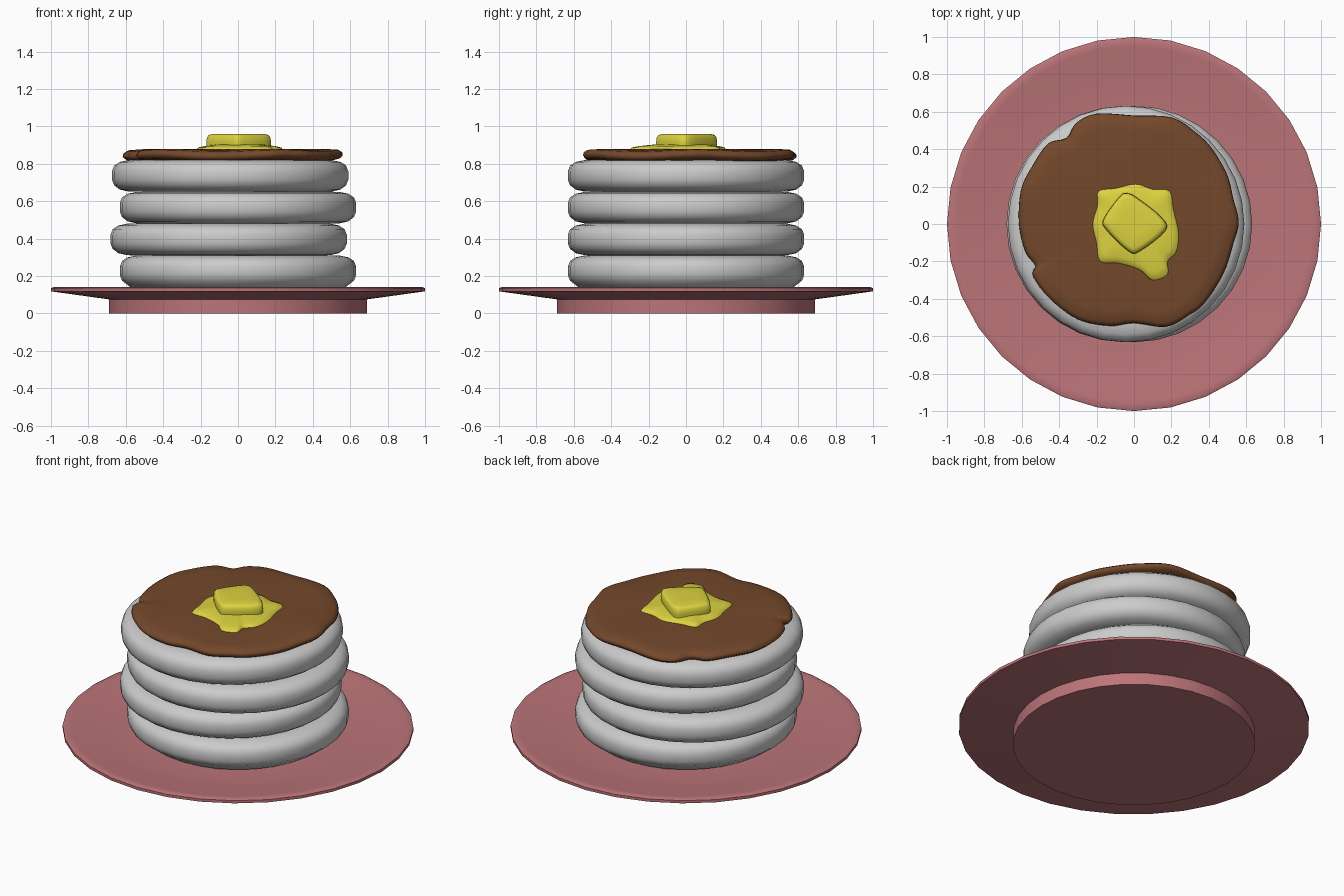
import bpy, bmesh, math
from mathutils import Vector

if "Cube" in bpy.data.objects:
    bpy.data.objects.remove(bpy.data.objects["Cube"])


def material(name, rgb):
    m = bpy.data.materials.new(name)
    m.diffuse_color = (*rgb, 1)
    m.use_nodes = True
    m.node_tree.nodes["Principled BSDF"].inputs["Base Color"].default_value = m.diffuse_color
    return m


ROSE = material("rose ceramic", (0.50, 0.175, 0.19))
GREY = material("pancake grey", (0.60, 0.60, 0.60))
BROWN = material("syrup brown", (0.175, 0.065, 0.024))
YELLOW = material("butter yellow", (0.72, 0.65, 0.05))


def skin(name, rings, mat, angle=40):
    """Join rings of points from bottom to top, closing both ends with fans."""
    bm = bmesh.new()
    vr = [[bm.verts.new(p) for p in r] for r in rings]
    n = len(rings[0])
    for a, b in zip(vr, vr[1:]):
        for i in range(n):
            j = (i + 1) % n
            bm.faces.new((a[i], a[j], b[j], b[i]))
    for ring in (vr[0], vr[-1]):
        c = bm.verts.new(sum((v.co for v in ring), Vector()) / n)
        for i in range(n):
            bm.faces.new((ring[i], ring[(i + 1) % n], c))
    bmesh.ops.recalc_face_normals(bm, faces=bm.faces)
    me = bpy.data.meshes.new(name)
    bm.to_mesh(me)
    bm.free()
    me.materials.append(mat)
    for p in me.polygons:
        p.use_smooth = True
    me.set_sharp_from_angle(angle=math.radians(angle))
    ob = bpy.data.objects.new(name, me)
    bpy.context.collection.objects.link(ob)
    return ob


def lathe(name, profile, mat, cx=0, sides=32, angle=40):
    rings = [[Vector((cx + r * math.cos(2 * math.pi * i / sides),
                      r * math.sin(2 * math.pi * i / sides), z))
              for i in range(sides)] for r, z in profile]
    return skin(name, rings, mat, angle)


def smooth_outline(pts, steps):
    """Closed Catmull-Rom curve through the outline points."""
    out, n = [], len(pts)
    for i in range(n):
        a, b, c, d = (Vector(pts[(i + k) % n]) for k in (-1, 0, 1, 2))
        for s in range(steps):
            t = s / steps
            out.append(0.5 * (2 * b + (c - a) * t + (2 * a - 5 * b + 4 * c - d) * t * t
                              + (3 * b - 3 * c + d - a) * t ** 3))
    return out


def puddle(name, pts, profile, mat, wobble=0, steps=4):
    line = smooth_outline(pts, steps)
    rings = []
    for s, z in profile:
        rings.append([Vector((p.x * s, p.y * s, z + wobble * s ** 4 * math.sin(
            5 * math.atan2(p.y, p.x) + 1))) for p in line])
    return skin(name, rings, mat, 60)


# plate: straight foot, sloping underside, thin rim, shallow dish
lathe("plate", [(0.69, 0), (0.69, 0.075), (1.0, 0.118), (1.0, 0.135), (0.985, 0.142),
                (0.95, 0.138), (0.80, 0.122), (0.70, 0.112), (0.55, 0.11)], ROSE)

# four pancakes, alternately shifted
for i, cx in enumerate((0, -0.05, 0, -0.042)):
    z = 0.14 + 0.17 * i
    prof = [(0.40, 0), (0.54, 0.001), (0.59, 0.012), (0.62, 0.035), (0.632, 0.065),
            (0.632, 0.11), (0.62, 0.14), (0.59, 0.16), (0.54, 0.17), (0.40, 0.172)]
    if i == 0:
        prof[0] = (0.50, -0.03)
        prof[1] = (0.55, -0.02)
    lathe(f"pancake_{i + 1}", [(r, z + h) for r, h in prof], GREY, cx, angle=60)

# syrup sheet with uneven edge
puddle("syrup", [(.56, .01), (.53, .14), (.50, .26), (.42, .40), (.33, .49), (.20, .57),
                 (0, .58), (-.2, .59), (-.31, .54), (-.36, .46), (-.46, .43), (-.55, .30),
                 (-.605, .18), (-.615, 0), (-.58, -.15), (-.53, -.22), (-.54, -.28),
                 (-.45, -.40), (-.30, -.51), (-.13, -.545), (0, -.53), (.17, -.55),
                 (.29, -.49), (.38, -.42), (.48, -.26), (.53, -.11)],
       [(0.9, .815), (0.97, .824), (1, .84), (0.995, .856), (0.96, .87), (0.85, .876),
        (0.5, .878)], BROWN, 0.006)

# melted butter pool
puddle("melted_butter", [(-.19, .175), (-.1, .19), (.01, .213), (.1, .185), (.19, .175),
                         (.21, .08), (.238, -.05), (.225, -.15), (.18, -.2), (.18, -.27),
                         (.10, -.30), (.03, -.245), (-.08, -.21), (-.18, -.2),
                         (-.2, -.1), (-.22, 0), (-.195, .1)],
       [(0.95, .865), (1, .878), (0.97, .887), (0.85, .894), (0.6, .902)], YELLOW)

# butter pat
puddle("butter_pat", [(-.035, .162), (.02, .135), (.145, .035), (.165, -.035), (.03, -.143),
                      (-.03, -.142), (-.15, -.025), (-.157, .03), (-.075, .145)],
       [(1, .88), (1.02, .915), (1, .94), (0.94, .954), (0.82, .959), (0.4, .96)], YELLOW)
